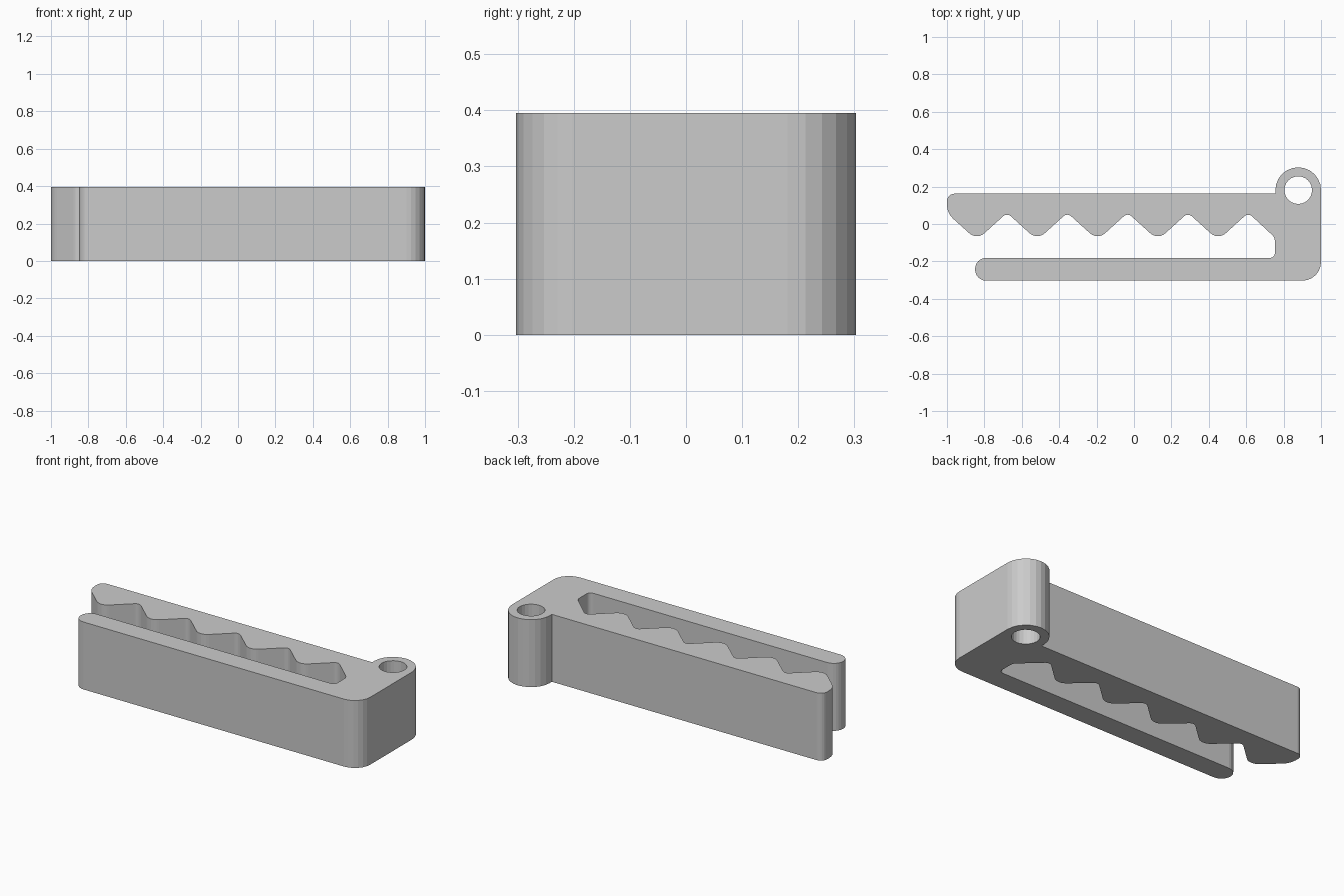
import bpy
from math import radians, ceil, cos, sin
from mathutils import Vector

if "Cube" in bpy.data.objects:
    bpy.data.objects.remove(bpy.data.objects["Cube"])

HEIGHT = 0.395
STEP = radians(15)
EYE, EYE_R, HOLE_R = Vector((0.878, 0.181)), 0.122, 0.074


def arc(centre, r, start, sweep):
    n = max(1, ceil(abs(sweep) / STEP - 0.01))
    return [centre + r * Vector((cos(start + sweep * i / n), sin(start + sweep * i / n)))
            for i in range(n + 1)]


def rounded(corners):
    """Replace each (x, y, radius) corner with a faceted fillet."""
    out = []
    for i, (x, y, r) in enumerate(corners):
        p = Vector((x, y))
        if r == 0:
            out.append(p)
            continue
        a = (Vector(corners[i - 1][:2]) - p).normalized()
        b = (Vector(corners[(i + 1) % len(corners)][:2]) - p).normalized()
        half = a.angle(b) / 2
        centre = p + (a + b).normalized() * r / sin(half)
        first = p + a * r * cos(half) / sin(half) - centre
        last = p + b * r * cos(half) / sin(half) - centre
        # Vector.angle_signed is clockwise-positive
        sweep = -first.angle_signed(last)
        start = -Vector((1, 0)).angle_signed(first)
        out += arc(centre, r, start, sweep)
    return out


# Outline: flat jaw, outer spine corner
corners = [(-0.85, -0.303, 0.06), (1, -0.303, 0.1)]
# Half-round eye, then back of the toothed jaw
corners += [(p.x, p.y, 0) for p in arc(EYE, EYE_R, 0, radians(180))]
corners += [(EYE.x - EYE_R, 0.162, 0), (-1, 0.162, 0.04), (-1, 0.058, 0.1)]
# Five teeth and their valleys
for i in range(5):
    x = -0.84 + 0.3225 * i
    corners += [(x, -0.086, 0.06), (x + 0.161, 0.06, 0.03)]
# Closed end of the slot
corners += [(0.753, -0.072, 0.04), (0.753, -0.181, 0.025), (-0.85, -0.181, 0.06)]

# Extruded profile with a through hole
curve = bpy.data.curves.new("clip_profile", 'CURVE')
curve.dimensions = '2D'
curve.fill_mode = 'BOTH'
curve.extrude = HEIGHT / 2
for pts in (rounded(corners), arc(EYE, HOLE_R, 0, radians(360))[:-1]):
    spline = curve.splines.new('POLY')
    spline.points.add(len(pts) - 1)
    for sp, p in zip(spline.points, pts):
        sp.co = (p.x, p.y, 0, 1)
    spline.use_cyclic_u = True

clip = bpy.data.objects.new("toothed_clip", curve)
clip.location.z = HEIGHT / 2
bpy.context.collection.objects.link(clip)

# Convert to a clean, flat-shaded mesh
bpy.context.view_layer.objects.active = clip
clip.select_set(True)
bpy.ops.object.convert(target='MESH')
bpy.ops.object.mode_set(mode='EDIT')
bpy.ops.mesh.select_all(action='SELECT')
bpy.ops.mesh.remove_doubles(threshold=0.0002)
bpy.ops.mesh.normals_make_consistent(inside=False)
bpy.ops.object.mode_set(mode='OBJECT')
bpy.ops.object.shade_flat()
